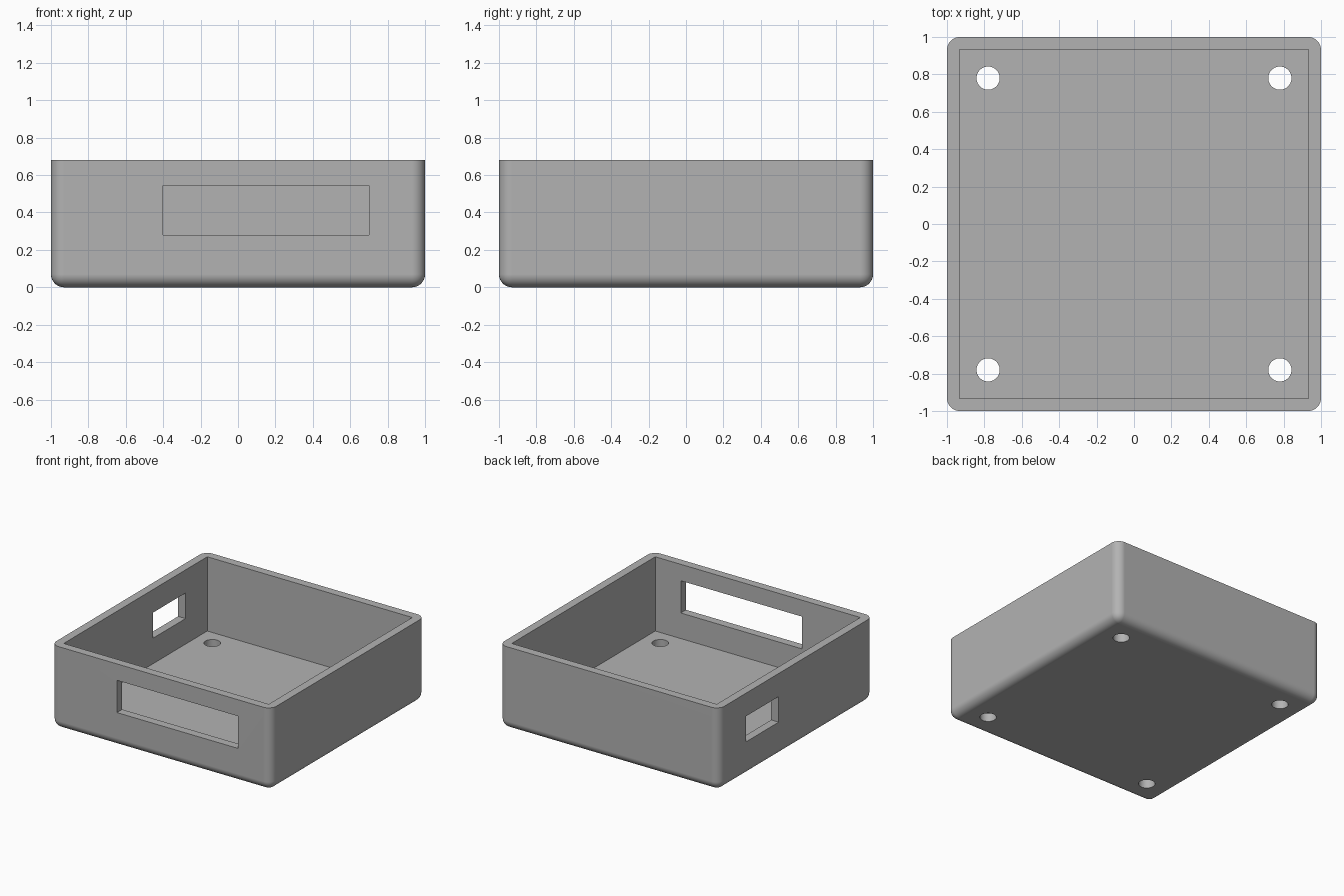
import bpy
import bmesh
from mathutils import Matrix, Vector

HEIGHT = 0.68      # overall height
INNER = 0.932      # half width of the cavity
FLOOR = 0.07       # floor thickness
ROUND = 0.07       # outer edge radius
HOLE = 0.78        # mounting hole offset

default = bpy.data.objects.get("Cube")
if default:
    bpy.data.objects.remove(default, do_unlink=True)

grey = bpy.data.materials.new("plain grey")
grey.use_nodes = True
colour = (0.45, 0.45, 0.45, 1)
grey.diffuse_color = colour
grey.node_tree.nodes["Principled BSDF"].inputs["Base Color"].default_value = colour


def add_object(name, bm):
    mesh = bpy.data.meshes.new(name)
    bm.to_mesh(mesh)
    bm.free()
    mesh.materials.append(grey)
    obj = bpy.data.objects.new(name, mesh)
    bpy.context.collection.objects.link(obj)
    return obj


def box(low, high):
    low, high = Vector(low), Vector(high)
    bm = bmesh.new()
    matrix = Matrix.Translation((low + high) / 2) @ Matrix.Diagonal((*(high - low), 1))
    bmesh.ops.create_cube(bm, size=1, matrix=matrix)
    return bm


def cylinder(x, y, radius):
    bm = bmesh.new()
    bmesh.ops.create_cone(bm, cap_ends=True, segments=48, radius1=radius, radius2=radius,
                          depth=0.4, matrix=Matrix.Translation((x, y, 0)))
    return bm


# Outer block, rounded everywhere except around the open rim
block = box((-1, -1, 0), (1, 1, HEIGHT))
edges = [e for e in block.edges if min(v.co.z for v in e.verts) < 0.01]
bmesh.ops.bevel(block, geom=edges, offset=ROUND, segments=8, profile=0.5, affect='EDGES')
tray = add_object("enclosure_tray", block)

# Cavity, front and side windows, floor holes
cutters = [
    add_object("cavity_cutter", box((-INNER, -INNER, FLOOR), (INNER, INNER, 1))),
    add_object("front_window_cutter", box((-0.4, -1.2, 0.28), (0.7, -0.8, 0.545))),
    add_object("side_window_cutter", box((-1.2, 0.225, 0.28), (-0.8, 0.65, 0.49))),
]
for x in (-HOLE, HOLE):
    for y in (-HOLE, HOLE):
        cutters.append(add_object("floor_hole_cutter", cylinder(x, y, 0.062)))

bpy.ops.object.select_all(action='DESELECT')
bpy.context.view_layer.objects.active = tray
tray.select_set(True)
for cutter in cutters:
    cutter.hide_render = True
    cut = tray.modifiers.new("cut", 'BOOLEAN')
    cut.operation = 'DIFFERENCE'
    cut.solver = 'EXACT'
    cut.object = cutter
    bpy.ops.object.modifier_apply(modifier=cut.name)
for cutter in cutters:
    bpy.data.objects.remove(cutter, do_unlink=True)

# Smooth rounded edges while keeping walls flat and cut edges crisp
bpy.ops.object.shade_smooth_by_angle(angle=0.6)
normals = tray.modifiers.new("flat walls", 'WEIGHTED_NORMAL')
normals.keep_sharp = True
